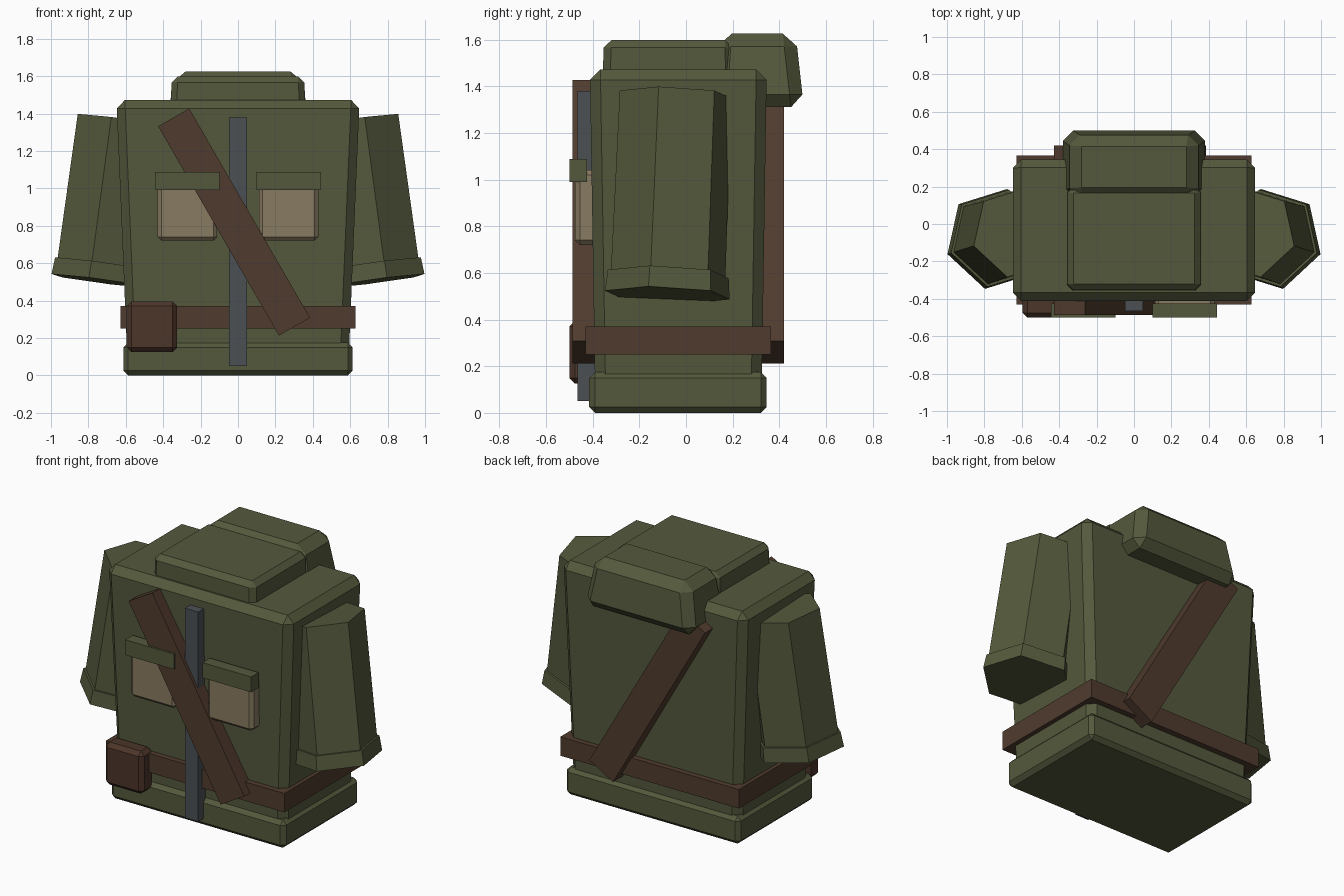
import bpy, bmesh, math
from mathutils import Vector, Matrix

if "Cube" in bpy.data.objects:
    bpy.data.objects.remove(bpy.data.objects["Cube"])


def material(name, r, g, b):
    lin = [((c / 255 + 0.055) / 1.055) ** 2.4 for c in (r, g, b)]
    m = bpy.data.materials.new(name)
    m.diffuse_color = (*lin, 1)
    m.use_nodes = True
    m.node_tree.nodes["Principled BSDF"].inputs["Base Color"].default_value = m.diffuse_color
    return m


OLIVE = material("olive cloth", 84, 89, 60)
TAN = material("tan canvas", 137, 123, 97)
LEATHER = material("brown leather", 80, 59, 46)
POUCH = material("dark leather", 76, 53, 41)
STEEL = material("zip steel", 75, 80, 84)


def finish(bm, name, mat):
    bmesh.ops.recalc_face_normals(bm, faces=bm.faces)
    me = bpy.data.meshes.new(name)
    bm.to_mesh(me)
    bm.free()
    me.materials.append(mat)
    ob = bpy.data.objects.new(name, me)
    bpy.context.collection.objects.link(ob)
    return ob


def box(name, mat, x, y, z, bevel=0.0, top=None):
    """Box from (min, max) ranges; top = (x range, y range) gives a taper."""
    tx, ty = top or (x, y)
    bm = bmesh.new()
    bmesh.ops.create_cube(bm, size=2)
    for v in bm.verts:
        i, j, k = (int(c > 0) for c in v.co)
        v.co = ((tx if k else x)[i], (ty if k else y)[j], z[k])
    if bevel:
        bmesh.ops.bevel(bm, geom=bm.edges[:], offset=bevel, segments=1,
                        profile=0.5, affect='EDGES')
    return finish(bm, name, mat)


# Torso, hem, collar and folded hood
box("torso", OLIVE, (-.593, .593), (-.39, .325), (.12, 1.472), .045,
    top=((-.65, .65), (-.412, .346)))
box("hem", OLIVE, (-.612, .612), (-.415, .346), (0, .175), .025)
box("collar", OLIVE, (-.36, .36), (-.358, .203), (1.40, 1.597), .032,
    top=((-.355, .355), (-.352, .198)))
box("hood", OLIVE, (-.39, .39), (.12, .505), (1.31, 1.625), .055,
    top=((-.335, .335), (.14, .47)))

# Belt, zip and belt pouch
box("belt", LEATHER, (-.627, .627), (-.43, .365), (.25, .37))
box("zip", STEEL, (-.047, .047), (-.466, -.36), (.05, 1.38))
box("belt_pouch", POUCH, (-.595, -.325), (-.50, -.38), (.125, .395), .025)

# Chest pockets with flaps
for side, s in (("left", -1), ("right", 1)):
    box(side + "_pocket", TAN, sorted((s * .112, s * .43)), (-.475, -.37),
        (.72, 1.04), .02)
    box(side + "_pocket_flap", OLIVE, sorted((s * .1, s * .443)),
        (-.50, -.425), (.99, 1.087))

# Diagonal strap, front and back
for name, y in (("front_strap", (-.487, -.37)), ("back_strap", (.30, .42))):
    ob = box(name, LEATHER, (-.096, .096), y, (-.646, .646))
    ob.data.transform(Matrix.Translation((-.021, 0, .82))
                      @ Matrix.Rotation(math.radians(-30), 4, 'Y'))


def hex_tube(name, lo, hi, r_lo, r_hi, side):
    """Six-sided tube between two points, mirrored for side = -1."""
    lo, hi = Vector(lo), Vector(hi)
    up = (hi - lo).normalized()
    ax = (Vector((1, 0, 0)) - up * up.x).normalized()
    ay = up.cross(ax)
    bm = bmesh.new()
    rings = []
    for p, r in ((lo, r_lo), (hi, r_hi)):
        angles = [math.radians(-17.5 + 60 * i) for i in range(6)]
        rings.append([bm.verts.new(p + ax * r * math.cos(a) + ay * r * math.sin(a))
                      for a in angles])
    for i in range(6):
        j = (i + 1) % 6
        bm.faces.new((rings[0][i], rings[0][j], rings[1][j], rings[1][i]))
    for ring in rings:
        bm.faces.new(ring)
    for v in bm.verts:
        v.co.x *= side
    return finish(bm, name, OLIVE)


# Sleeves with flared cuffs
bottom, shoulder = Vector((.738, -.08, .505)), Vector((.625, -.045, 1.365))
for side, s in (("left", -1), ("right", 1)):
    hex_tube(side + "_sleeve", bottom.lerp(shoulder, .05), shoulder, .252, .245, s)
    hex_tube(side + "_cuff", bottom, bottom.lerp(shoulder, .105), .274, .266, s)
